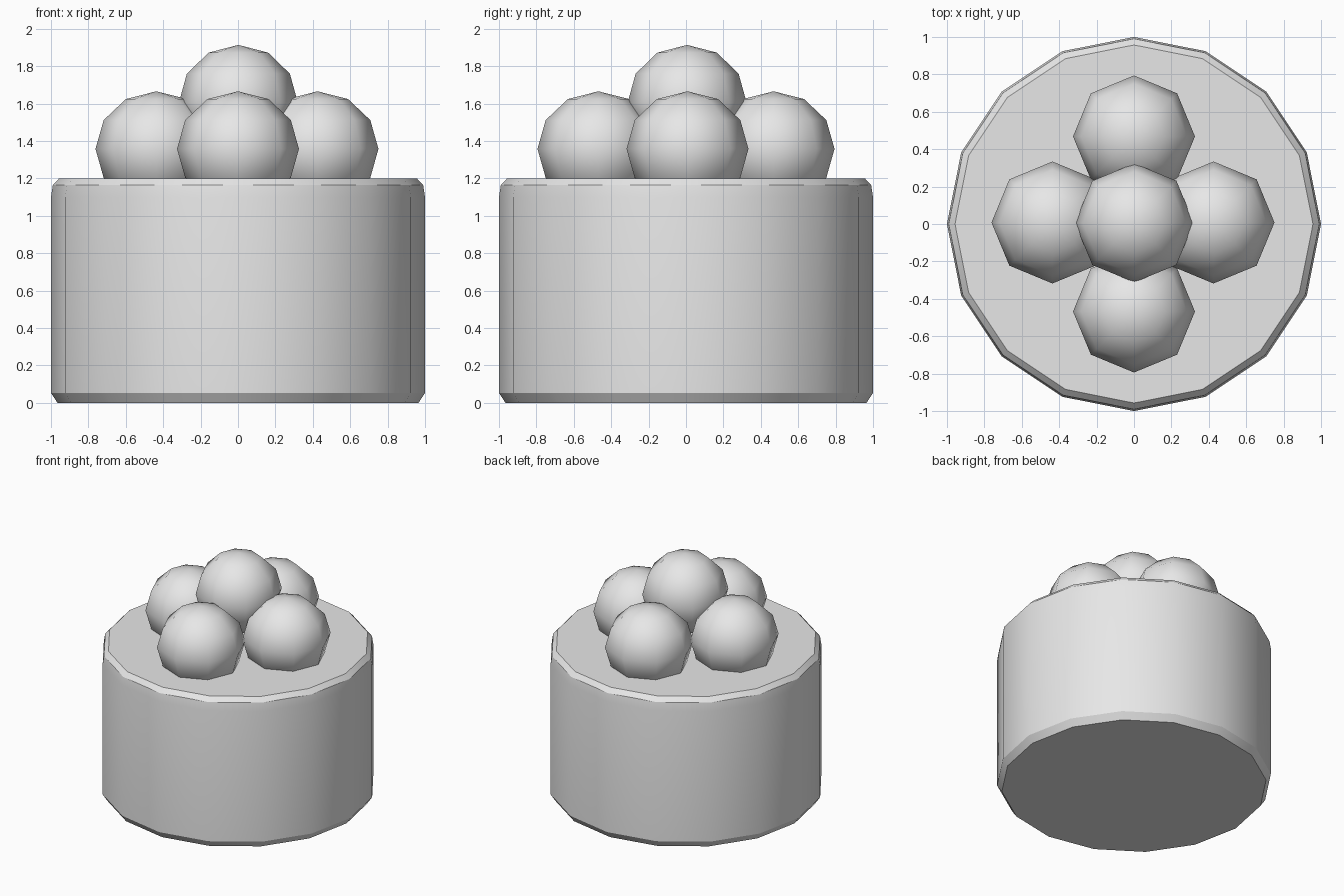
import bpy, bmesh, math
from mathutils import Matrix

cube = bpy.data.objects.get("Cube")
if cube:
    bpy.data.objects.remove(cube, do_unlink=True)

grey = bpy.data.materials.new("light grey")
grey.use_nodes = True
COLOUR = (0.8, 0.8, 0.8, 1)
grey.diffuse_color = COLOUR
grey.node_tree.nodes["Principled BSDF"].inputs["Base Color"].default_value = COLOUR


def finish(bm, name, angle):
    """Turn a bmesh into a smooth shaded object with sharp edges above the angle."""
    bmesh.ops.recalc_face_normals(bm, faces=bm.faces)
    mesh = bpy.data.meshes.new(name)
    bm.to_mesh(mesh)
    bm.free()
    mesh.materials.append(grey)
    obj = bpy.data.objects.new(name, mesh)
    bpy.context.collection.objects.link(obj)
    bpy.ops.object.select_all(action='DESELECT')
    obj.select_set(True)
    bpy.context.view_layer.objects.active = obj
    bpy.ops.object.shade_smooth_by_angle(angle=math.radians(angle))
    return obj


# Sixteen-sided drum: chamfered foot, rounded upper rim
SIDES = 16
profile = [(0.965, 0), (1, 0.053), (1, 1.1), (0.99, 1.165), (0.957, 1.2)]
bm = bmesh.new()
rings = []
for r, z in profile:
    angles = [2 * math.pi * i / SIDES for i in range(SIDES)]
    rings.append([bm.verts.new((r * math.cos(a), r * math.sin(a), z)) for a in angles])
for low, high in zip(rings, rings[1:]):
    for i in range(SIDES):
        j = (i + 1) % SIDES
        bm.faces.new((low[i], low[j], high[j], high[i]))
bm.faces.new(reversed(rings[0]))
bm.faces.new(rings[-1])
finish(bm, "drum_base", 32)


# Low-poly balls: four around, one stacked on top
def ball(name, x, y, z, radius):
    bm = bmesh.new()
    bmesh.ops.create_uvsphere(bm, u_segments=8, v_segments=6, radius=1)
    bmesh.ops.transform(bm, verts=bm.verts, matrix=Matrix.Diagonal((radius, radius, 0.308, 1)))
    finish(bm, name, 60).location = (x, y, z)


ball("left_ball", 0.425, 0.008, 1.358, 0.326)
ball("right_ball", -0.436, 0.008, 1.358, 0.326)
ball("front_ball", 0, -0.468, 1.358, 0.326)
ball("back_ball", 0, 0.468, 1.358, 0.326)
ball("top_ball", 0.002, 0.006, 1.606, 0.318)
